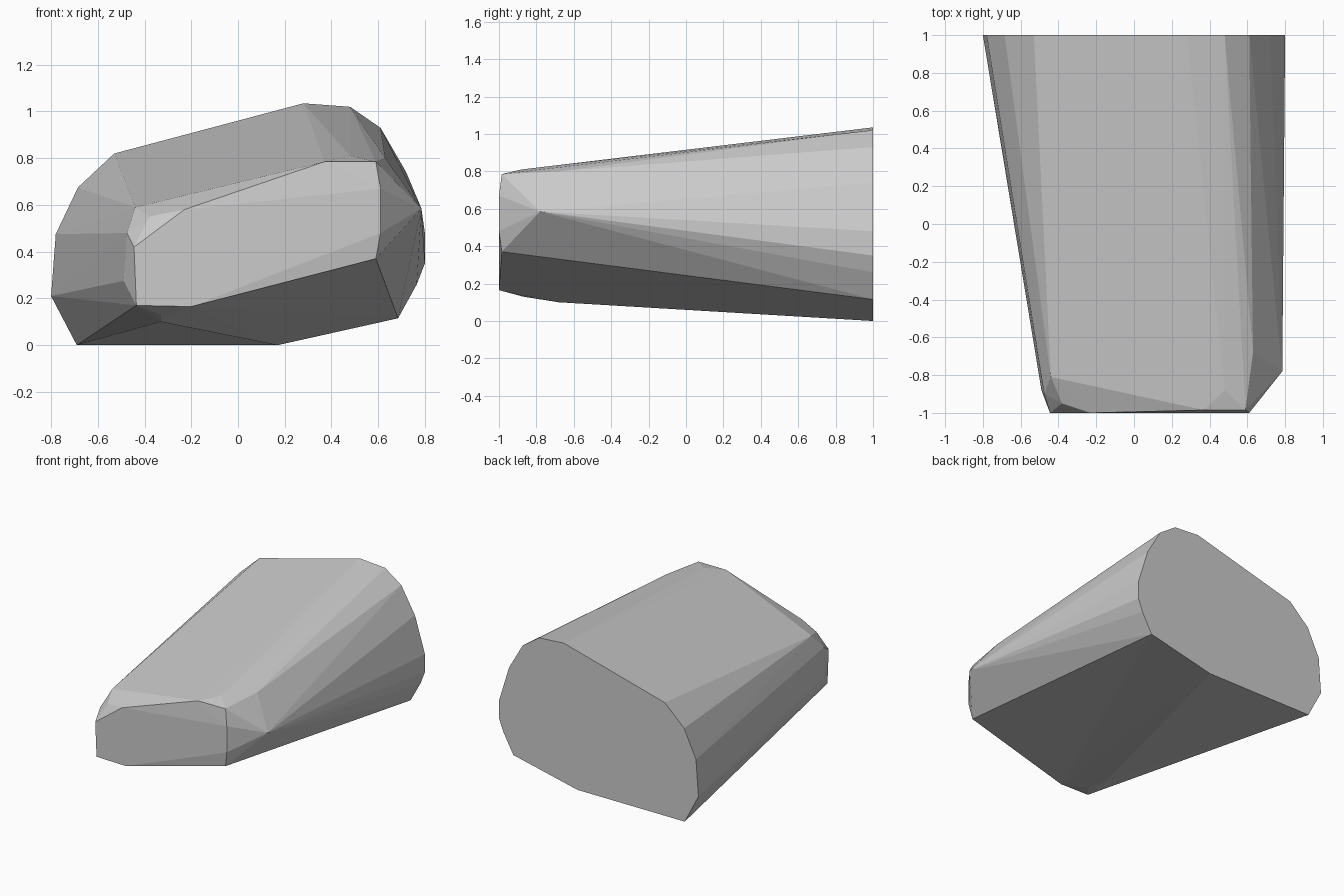
import bpy
import bmesh

old = bpy.data.objects.get("Cube")
if old:
    bpy.data.objects.remove(old, do_unlink=True)

grey = bpy.data.materials.new("plain grey")
grey.use_nodes = True
colour = (0.6, 0.6, 0.6, 1)
grey.diffuse_color = colour
grey.node_tree.nodes["Principled BSDF"].inputs["Base Color"].default_value = colour

# Wide rear outline (x, z)
rear = [(-.69, 0), (.17, 0), (.685, .115), (.765, .26), (.8, .35), (.8, .48),
        (.72, .74), (.61, .93), (.48, 1.02), (.28, 1.035),
        (-.53, .82), (-.685, .675), (-.78, .475), (-.8, .21)]
# Narrow nose outline (x, z)
nose = [(-.2, .165), (.59, .37), (.61, .48), (.61, .67), (.59, .785), (.37, .785),
        (-.23, .58), (-.435, .17), (-.445, .42)]
# Bevel corners behind the nose (x, y, z)
bevel = [(-.38, -.95, .55), (-.44, -.81, .59), (-.475, -.9, .48), (-.49, -.88, .275),
         (-.33, -.68, .1), (-.33, -.87, .13), (.48, -.88, .81), (.63, -.68, .8),
         (.785, -.78, .585)]


def hull_object(name, points, material):
    """Wrap a faceted shell round the given points."""
    bm = bmesh.new()
    for p in points:
        bm.verts.new(p)
    made = bmesh.ops.convex_hull(bm, input=bm.verts)
    spare = {v for v in made["geom_interior"] + made["geom_unused"]
             if isinstance(v, bmesh.types.BMVert)}
    bmesh.ops.delete(bm, geom=list(spare), context="VERTS")
    bmesh.ops.dissolve_limit(bm, angle_limit=.01, verts=bm.verts, edges=bm.edges)
    bmesh.ops.recalc_face_normals(bm, faces=bm.faces)
    mesh = bpy.data.meshes.new(name)
    bm.to_mesh(mesh)
    bm.free()
    mesh.materials.append(material)
    obj = bpy.data.objects.new(name, mesh)
    bpy.context.collection.objects.link(obj)
    return obj


# Tapered block
points = [(x, 1, z) for x, z in rear]
points += [(x, -1 if .1 < z < .2 or .4 < z < .7 else -.985, z) for x, z in nose]
hull_object("tapered_block", points + bevel, grey)
